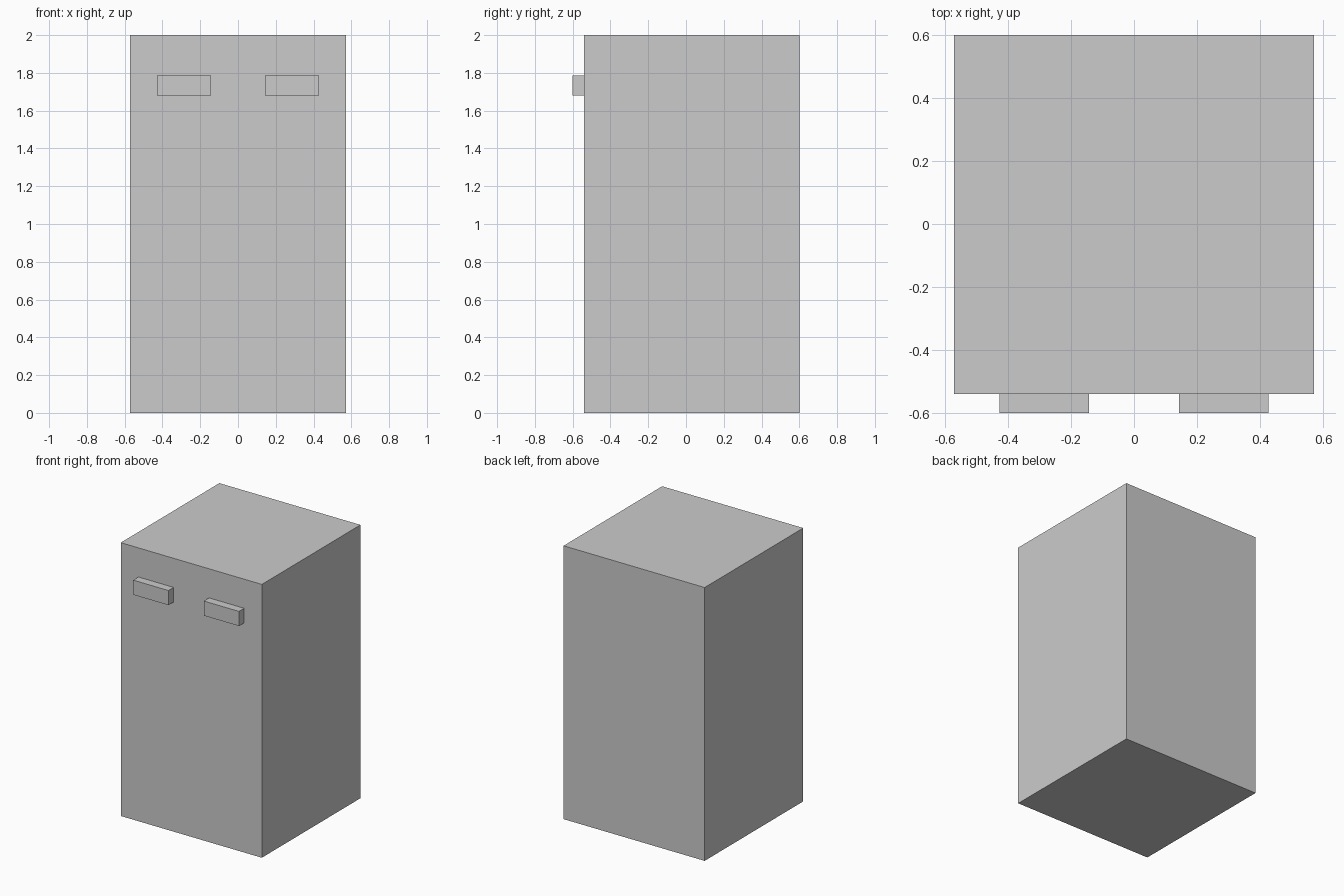
import bpy

if "Cube" in bpy.data.objects:
    bpy.data.objects.remove(bpy.data.objects["Cube"])


def box(name, lo, hi):
    centre = [(a + b) / 2 for a, b in zip(lo, hi)]
    bpy.ops.mesh.primitive_cube_add(size=1, location=centre)
    obj = bpy.context.object
    obj.name = name
    obj.scale = [b - a for a, b in zip(lo, hi)]
    bpy.ops.object.transform_apply(location=False, rotation=False, scale=True)
    return obj


# Main cabinet block
box("cabinet_body", (-0.571, -0.54, 0), (0.571, 0.6, 2))

# Pair of handles near the top of the front
for side, x in (("left", -0.2855), ("right", 0.2855)):
    box(f"{side}_handle", (x - 0.1425, -0.6, 1.68), (x + 0.1425, -0.54, 1.787))
